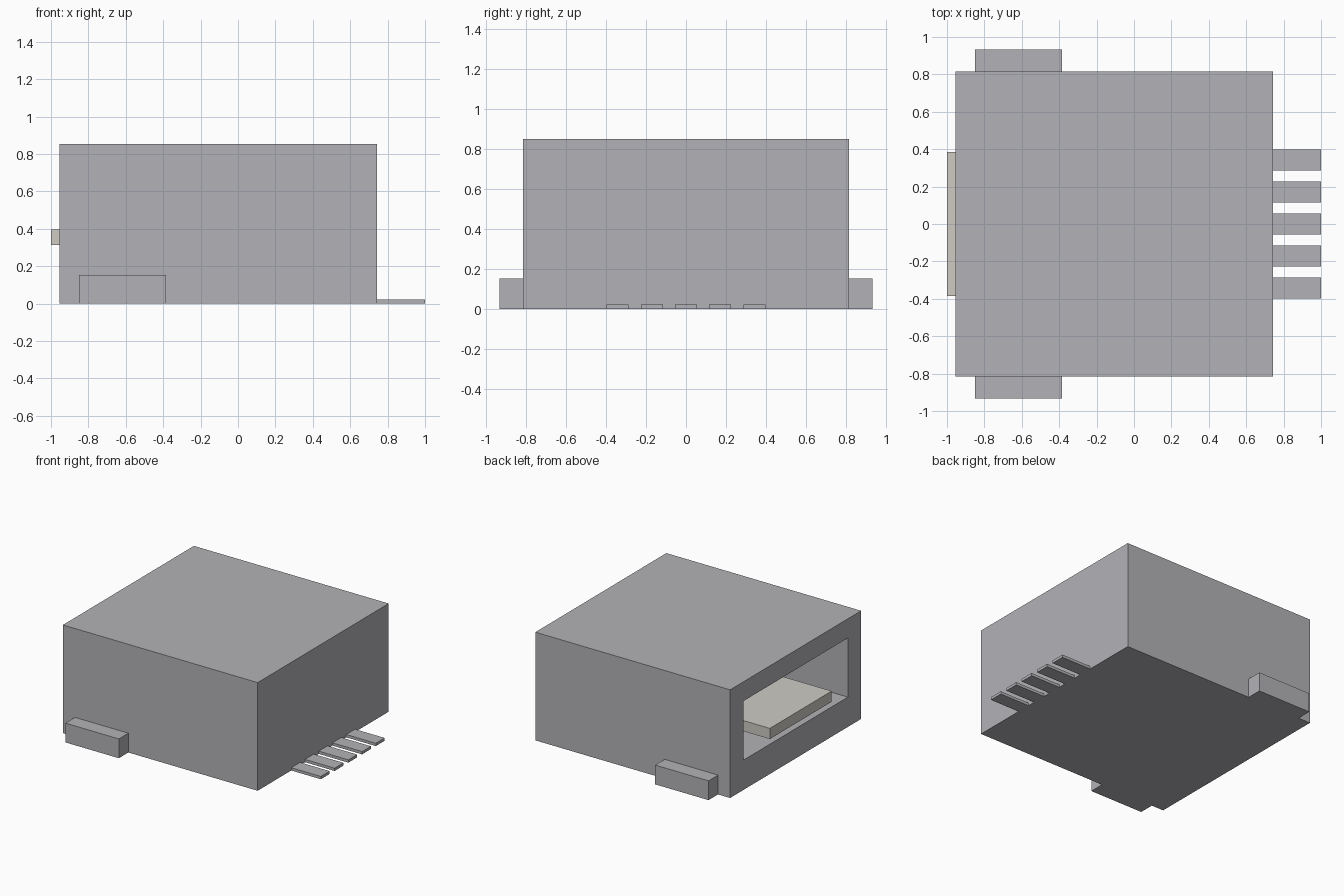
import bpy
import bmesh
from mathutils import Vector

cube = bpy.data.objects.get("Cube")
if cube:
    bpy.data.objects.remove(cube, do_unlink=True)


def make_material(name, rgb):
    mat = bpy.data.materials.new(name)
    mat.use_nodes = True
    color = (*rgb, 1.0)
    mat.diffuse_color = color
    mat.node_tree.nodes["Principled BSDF"].inputs["Base Color"].default_value = color
    return mat


metal = make_material("grey metal", (0.45, 0.45, 0.475))
plastic = make_material("pale plastic", (0.62, 0.60, 0.55))


def box_mesh(low, high):
    low, high = Vector(low), Vector(high)
    bm = bmesh.new()
    bmesh.ops.create_cube(bm, size=1)
    for v in bm.verts:
        v.co = (low + high) / 2 + v.co * (high - low)
    return bm


def finish(name, bm, mat):
    mesh = bpy.data.meshes.new(name)
    bm.to_mesh(mesh)
    bm.free()
    mesh.materials.append(mat)
    obj = bpy.data.objects.new(name, mesh)
    bpy.context.scene.collection.objects.link(obj)
    return obj


LEFT, RIGHT, HALF_Y, HEIGHT = -0.955, 0.742, 0.815, 0.852
CAVITY_END = 0.5

# Housing: a block with a rectangular socket sunk into its -x end
bm = box_mesh((LEFT, -HALF_Y, 0), (RIGHT, HALF_Y, HEIGHT))
bm.normal_update()
mouth = min(bm.faces, key=lambda f: f.normal.x)
bmesh.ops.inset_individual(bm, faces=[mouth], thickness=0.16)
for v in mouth.verts:
    v.co.y = 0.65 if v.co.y > 0 else -0.65
    v.co.z = 0.70 if v.co.z > HEIGHT / 2 else 0.235
floor = bmesh.ops.extrude_discrete_faces(bm, faces=[mouth])["faces"][0]
for v in floor.verts:
    v.co.x = CAVITY_END
finish("housing", bm, metal)

# Contact tongue standing slightly out of the socket
finish("contact_tongue", box_mesh((-1, -0.385, 0.312), (CAVITY_END, 0.385, 0.396)), plastic)

# Mounting tabs on both sides
for side, name in ((-1, "right_mounting_tab"), (1, "left_mounting_tab")):
    ys = sorted((side * HALF_Y, side * 0.933))
    finish(name, box_mesh((-0.85, ys[0], 0), (-0.385, ys[1], 0.152)), metal)

# Row of flat solder pins
for i in range(5):
    y = (i - 2) * 0.171
    finish(f"solder_pin_{i + 1}", box_mesh((RIGHT, y - 0.055, 0), (1, y + 0.055, 0.022)), metal)
